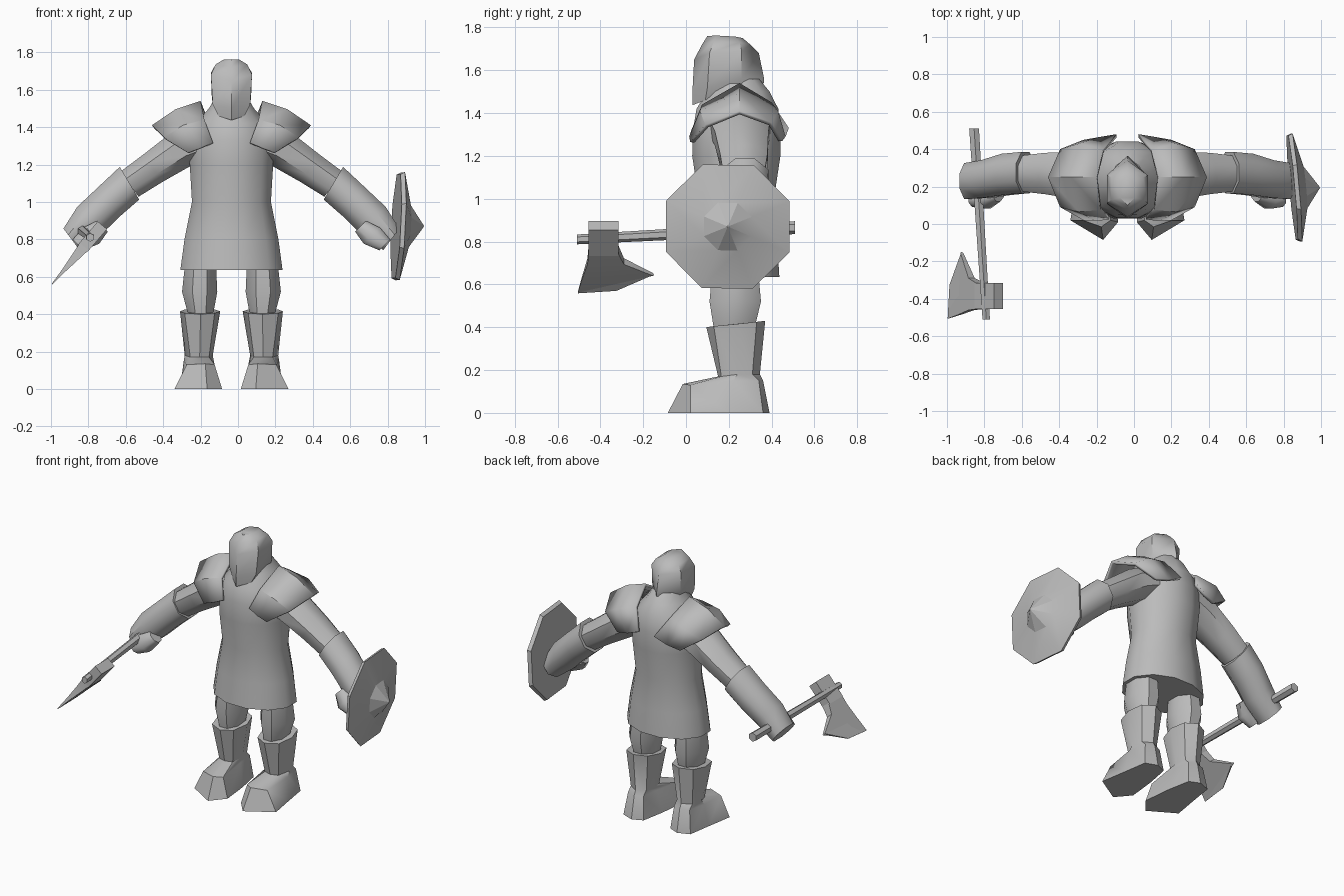
import bpy, bmesh, math
from mathutils import Vector

CX = -0.035  # symmetry plane of the body
grey = bpy.data.materials.new("plain_grey")
grey.diffuse_color = (0.5, 0.5, 0.5, 1)


def loft(name, rings, closed=True, caps=True, angle=40):
    """Skin a list of equal-length point rings."""
    bm = bmesh.new()
    vs = [[bm.verts.new(p) for p in r] for r in rings]
    n = len(vs[0])
    for a, b in zip(vs, vs[1:]):
        for i in range(n if closed else n - 1):
            j = (i + 1) % n
            bm.faces.new((a[i], a[j], b[j], b[i]))
    if caps:
        bm.faces.new(vs[0])
        bm.faces.new(vs[-1])
    bmesh.ops.recalc_face_normals(bm, faces=bm.faces)
    me = bpy.data.meshes.new(name)
    bm.to_mesh(me)
    bm.free()
    me.materials.append(grey)
    ob = bpy.data.objects.new(name, me)
    bpy.context.collection.objects.link(ob)
    bpy.ops.object.select_all(action='DESELECT')
    ob.select_set(True)
    bpy.context.view_layer.objects.active = ob
    bpy.ops.object.shade_smooth_by_angle(angle=math.radians(angle))
    return ob


def ellipse(c, u, v, n=8):
    """Ring of n points around c spanned by half-axes u and v."""
    c, u, v = Vector(c), Vector(u), Vector(v)
    return [c + u * math.cos(2 * math.pi * (i + .5) / n) * 1.04
            + v * math.sin(2 * math.pi * (i + .5) / n) * 1.04 for i in range(n)]


def side(points, s):
    """Place body-relative points on the left (-1) or right (+1)."""
    return [(CX + s * p[0], p[1], p[2]) for p in points]


# Tunic with chest, shoulders and neck: z, half width, front y, back y
tunic = [(.635, .272, .03, .435), (.80, .25, .045, .425), (1.0, .21, .06, .41),
         (1.2, .222, .03, .44), (1.33, .225, .035, .44), (1.42, .19, .05, .43),
         (1.50, .12, .10, .39), (1.56, .085, .12, .34)]
loft("tunic", [ellipse((CX, (f + b) / 2, z), (w, 0, 0), (0, (b - f) / 2, 0), 12)
               for z, w, f, b in tunic])

# Helmeted head, keeled at front and back
head = [((.03, 1.437), (.07, .09, 1.46), (.095, .26, 1.525), (.365, 1.54)),
        ((.03, 1.50), (.10, .10, 1.52), (.105, .26, 1.56), (.365, 1.56)),
        ((.038, 1.65), (.11, .11, 1.68), (.11, .26, 1.69), (.34, 1.68)),
        ((.075, 1.72), (.085, .13, 1.735), (.085, .25, 1.73), (.30, 1.72)),
        ((.10, 1.76), (.04, .14, 1.762), (.04, .23, 1.757), (.265, 1.75))]
loft("head", [[(CX, f[0], f[1]), (CX + a[0], *a[1:]), (CX + b[0], *b[1:]), (CX, k[0], k[1]),
               (CX - b[0], *b[1:]), (CX - a[0], *a[1:])] for f, a, b, k in head], angle=50)

# Shoulder plate arches, from the neck outwards, front to back
plate = [[(.10, .025, 1.32), (.145, .075, 1.44), (.165, .25, 1.54), (.13, .40, 1.45), (.06, .48, 1.33)],
         [(.17, .015, 1.29), (.26, .065, 1.41), (.30, .25, 1.495), (.26, .43, 1.41), (.15, .465, 1.29)],
         [(.235, .02, 1.265), (.36, .09, 1.345), (.425, .25, 1.41), (.36, .40, 1.355), (.235, .45, 1.27)]]

# Boots: sole, instep, ankle and cuff outlines
boot = [[(.17, .39, 0), (.25, .36, 0), (.275, .2, 0), (.305, .02, 0),
         (.13, -.085, 0), (.05, .01, 0), (.07, .2, 0), (.1, .36, 0)],
        [(.17, .36, .15), (.23, .34, .15), (.255, .22, .15), (.24, .02, .13),
         (.14, -.015, .135), (.09, .02, .13), (.10, .22, .15), (.115, .34, .15)],
        [(.17, .345, .18), (.23, .31, .18), (.25, .24, .18), (.22, .165, .17),
         (.17, .15, .17), (.12, .165, .17), (.10, .24, .18), (.115, .31, .18)],
        [(.17, .37, .43), (.25, .33, .425), (.275, .235, .415), (.25, .13, .405),
         (.165, .095, .40), (.09, .13, .405), (.06, .235, .415), (.09, .33, .425)]]

# Arm sections: (x, y, z), perpendicular half axis (x, z), half depth
upper_arm = [((.12, .25, 1.34), (.07, .09), .15), ((.27, .26, 1.28), (.065, .085), .13),
             ((.42, .27, 1.18), (.055, .075), .115), ((.545, .27, 1.095), (.05, .07), .10)]
forearm = [((.545, .275, 1.10), (.054, .091), .115), ((.65, .265, 1.005), (.06, .082), .115),
           ((.755, .24, .905), (.072, .072), .105), ((.855, .23, .80), (.045, .06), .10)]
thumb = [((.69, .16, .87), (.03, .03), .04), ((.75, .13, .82), (.045, .045), .05),
         ((.82, .13, .77), (.03, .03), .04)]
thigh = [((.165, .23, .68), .085, .11), ((.17, .23, .52), .098, .125),
         ((.165, .225, .40), .07, .10)]

for s, tag in ((-1, "left"), (1, "right")):
    ob = loft(tag + "_shoulder_plate", [side(r, s) for r in plate], closed=False, caps=False)
    # Face the shell outwards, then thicken inwards
    if sum(p.normal.z for p in ob.data.polygons) < 0:
        ob.data.flip_normals()
    m = ob.modifiers.new("thickness", 'SOLIDIFY')
    m.thickness, m.offset = .02, -1
    loft(tag + "_boot", [side(r, s) for r in boot])
    loft(tag + "_thigh", [side(ellipse(c, (w, 0, 0), (0, d, 0)), s) for c, w, d in thigh])
    for part, secs in (("upper_arm", upper_arm), ("forearm", forearm), ("thumb", thumb)):
        loft(tag + "_" + part, [side(ellipse(c, (p[0], 0, p[1]), (0, d, 0)), s)
                                for c, p, d in secs], angle=50)

# Octagonal shield, tilted, with a raised pointed boss
def octagon(x, r):
    pts = []
    for i in range(8):
        a = math.radians(22 + 45 * i)
        y, z = math.cos(a) * r, math.sin(a) * r
        pts.append((x + .05 * z - .09 * y, .195 + y, .87 + z))
    return pts

loft("shield", [octagon(.845, .30), octagon(.868, .312), octagon(.915, .12), octagon(.993, .004)],
     angle=20)

# Axe handle
loft("axe_handle", [ellipse((-.855, .51, .865), (.029, 0, 0), (0, 0, .029), 6),
                    ellipse((-.79, -.51, .81), (.022, 0, 0), (0, 0, .022), 6)], angle=20)

# Axe head: distance along blade, front y, back y, half thickness
D, N = Vector((-.65, 0, -.76)), Vector((.76, 0, -.65))
P = Vector((-.725, 0, .875))


def section(t0, y0, t1, y1, h):
    a, b = P + D * t0 + Vector((0, y0, 0)), P + D * t1 + Vector((0, y1, 0))
    return [a - N * h, b - N * h, b + N * h, a + N * h]


loft("axe_socket", [section(0, -.455, 0, -.315, .032), section(.16, -.455, .16, -.315, .032)], angle=20)
loft("axe_blade", [section(.15, -.455, .15, -.315, .03), section(.22, -.46, .22, -.29, .022),
                   section(.32, -.485, .30, -.155, .01), section(.41, -.505, .305, -.15, .003)], angle=20)
# Lower wedge that finishes the cutting edge
loft("axe_edge", [section(.30, -.48, .30, -.16, .009), section(.415, -.505, .40, -.325, .002)], angle=20)
